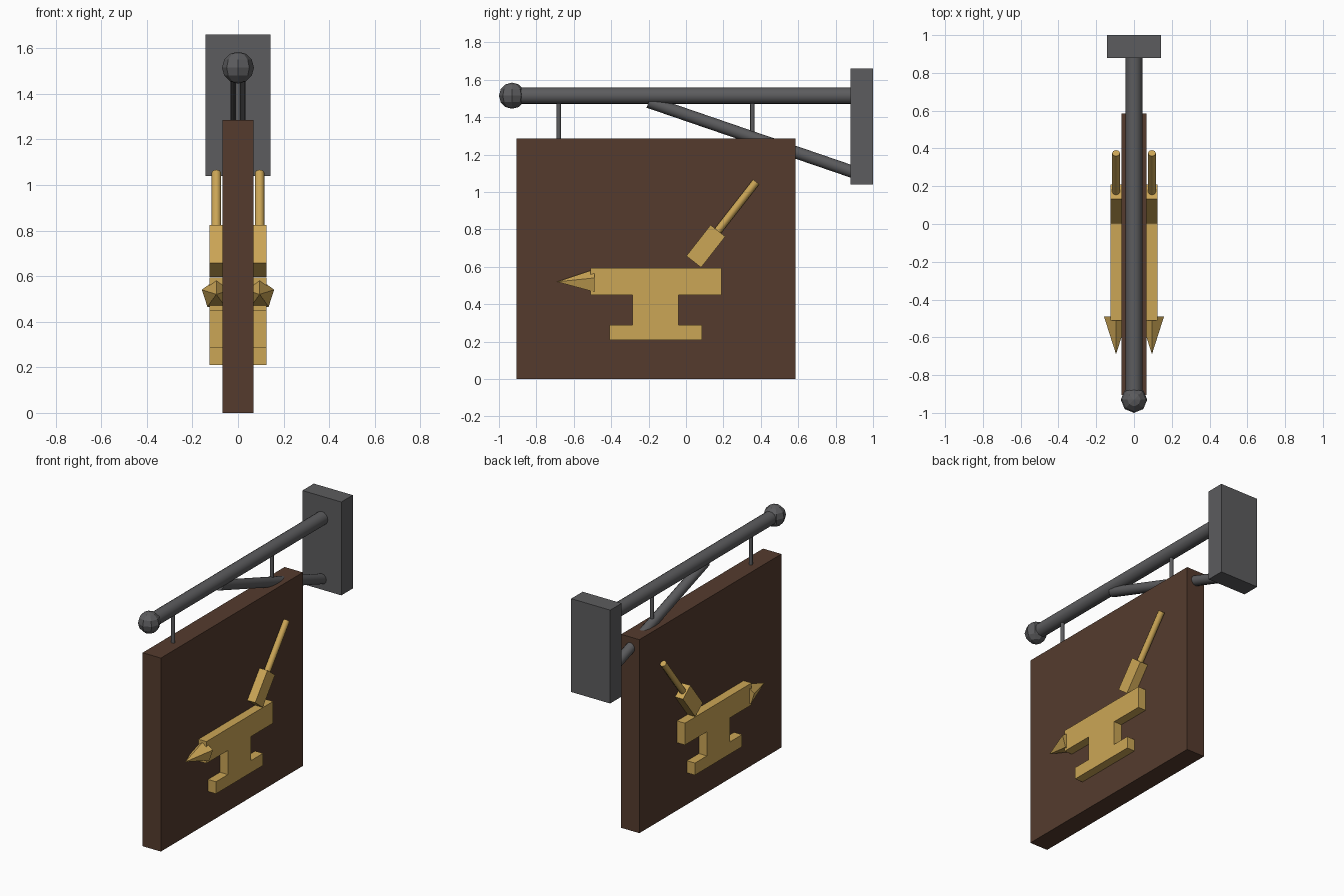
import bpy
import math
from mathutils import Vector

cube = bpy.data.objects.get("Cube")
if cube:
    bpy.data.objects.remove(cube, do_unlink=True)


def material(name, rgb):
    m = bpy.data.materials.new(name)
    m.use_nodes = True
    m.diffuse_color = (*rgb, 1)
    m.node_tree.nodes["Principled BSDF"].inputs["Base Color"].default_value = (*rgb, 1)
    return m


iron = material("dark iron", (0.107, 0.107, 0.112))
wood = material("dark wood", (0.09, 0.044, 0.027))
gold = material("gold paint", (0.6, 0.38, 0.093))


def finish(name, mat):
    ob = bpy.context.object
    ob.name = ob.data.name = name
    ob.data.materials.append(mat)
    return ob


def box(name, mat, x, y, z, tilt=0):
    """Box from (min, max) ranges, optionally tilted about x."""
    mid = [(a + b) / 2 for a, b in (x, y, z)]
    bpy.ops.mesh.primitive_cube_add(size=1, location=mid, rotation=(tilt, 0, 0))
    ob = finish(name, mat)
    ob.scale = [b - a for a, b in (x, y, z)]
    bpy.ops.object.transform_apply(location=False, rotation=False, scale=True)
    return ob


def rod(name, mat, start, end, radius, sides):
    """Cylinder between two points, rounded by shading only."""
    a, b = Vector(start), Vector(end)
    bpy.ops.mesh.primitive_cylinder_add(
        vertices=sides, radius=radius, depth=(b - a).length, location=(a + b) / 2,
        rotation=(b - a).to_track_quat("Z", "X").to_euler())
    ob = finish(name, mat)
    bpy.ops.object.shade_smooth_by_angle(angle=math.radians(50))
    return ob


# Wall bracket
box("wall_plate", iron, (-0.143, 0.143), (0.88, 1.0), (1.04, 1.66))
rod("top_bar", iron, (0, -0.92, 1.515), (0, 0.9, 1.515), 0.044, 16)
rod("brace", iron, (0, -0.2, 1.482), (0, 0.9, 1.105), 0.033, 12)
bpy.ops.mesh.primitive_uv_sphere_add(segments=8, ring_count=6, radius=0.07,
                                     location=(0, -0.93, 1.515))
finish("bar_finial", iron)
for end, y in (("front", -0.68), ("back", 0.355)):
    rod(end + "_hanger", iron, (0, y, 1.27), (0, y, 1.5), 0.012, 8)

# Hanging board
box("sign_board", wood, (-0.067, 0.067), (-0.905, 0.585), (0, 1.285))

# Raised anvil and hammer on both faces
tilt = math.radians(38)
along = Vector((0, math.sin(tilt), math.cos(tilt)))
for side, s in (("left", 1), ("right", -1)):
    depth = sorted((s * 0.06, s * 0.125))
    box(side + "_anvil_top", gold, depth, (-0.51, 0.19), (0.45, 0.595))
    box(side + "_anvil_waist", gold, depth, (-0.285, -0.04), (0.28, 0.46))
    box(side + "_anvil_foot", gold, depth, (-0.41, 0.085), (0.21, 0.29))
    # Five-sided horn pointing forward
    bpy.ops.mesh.primitive_cone_add(vertices=5, radius1=0.067, depth=0.2,
                                    location=(s * 0.095, -0.59, 0.52),
                                    rotation=(math.pi / 2, 0, 0))
    finish(side + "_anvil_horn", gold)
    # Tilted hammer
    head = Vector((s * 0.095, 0.106, 0.71))
    box(side + "_hammer_head", gold, depth, (0.056, 0.156), (0.605, 0.815), -tilt)
    rod(side + "_hammer_handle", gold, head, head + along * 0.437, 0.021, 8)
